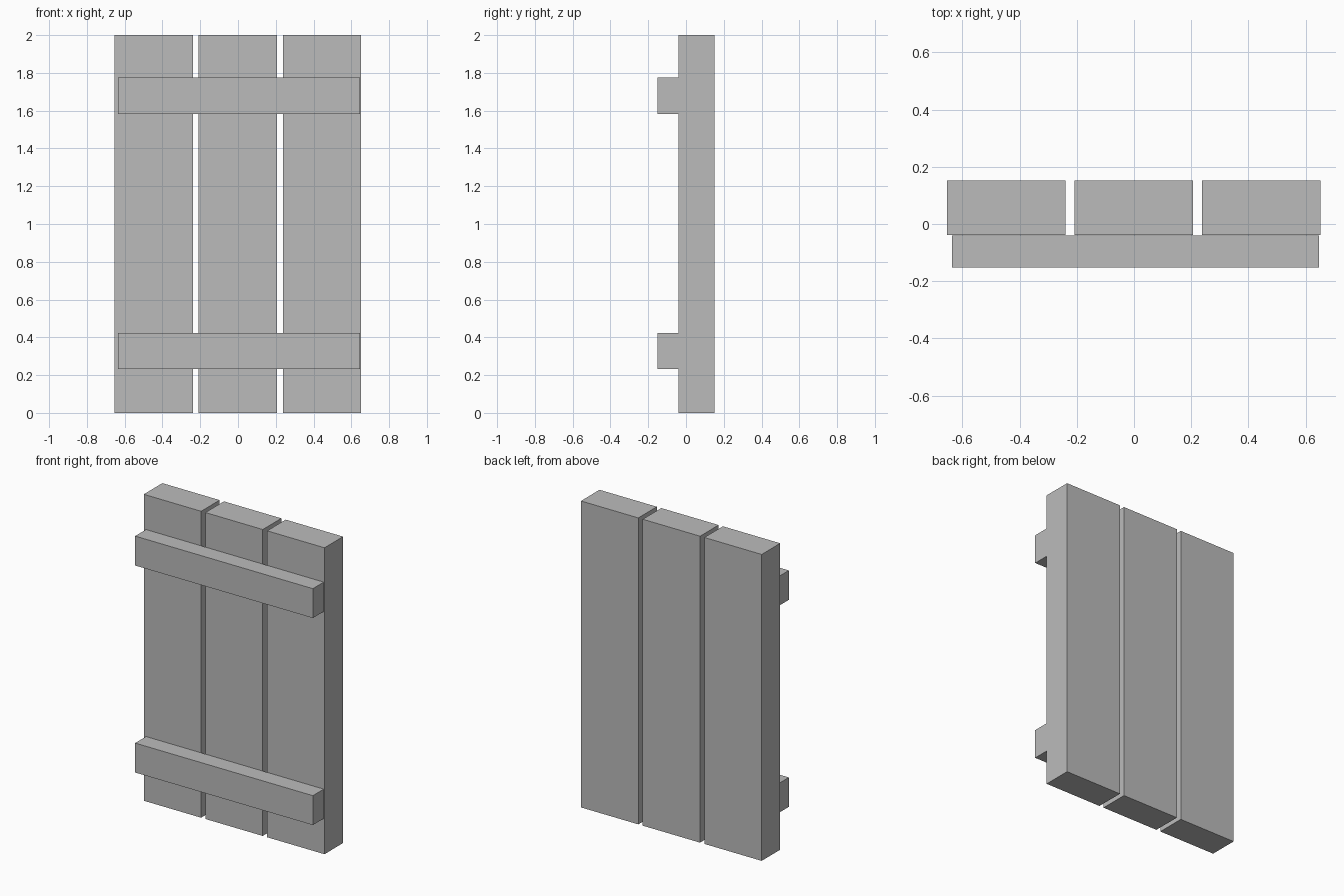
import bpy

if "Cube" in bpy.data.objects:
    bpy.data.objects.remove(bpy.data.objects["Cube"])

grey = bpy.data.materials.new("plain_grey")
grey.diffuse_color = (0.5, 0.5, 0.5, 1)
grey.use_nodes = True
grey.node_tree.nodes["Principled BSDF"].inputs["Base Color"].default_value = grey.diffuse_color


def box(name, x, y, z):
    """Box spanning the given (min, max) ranges."""
    spans = (x, y, z)
    bpy.ops.mesh.primitive_cube_add(size=1, location=[(a + b) / 2 for a, b in spans])
    ob = bpy.context.object
    ob.name = name
    ob.scale = [b - a for a, b in spans]
    bpy.ops.object.transform_apply(location=False, rotation=False, scale=True)
    ob.data.materials.append(grey)
    return ob


# Three upright planks with narrow gaps
for side, centre in (("left", -0.446), ("middle", -0.001), ("right", 0.445)):
    box(side + "_plank", (centre - 0.207, centre + 0.207), (-0.039, 0.152), (0, 2))

# Two cross battens on the front, slightly off-centre
for level, z in (("lower", 0.328), ("upper", 1.679)):
    box(level + "_batten", (-0.636, 0.647), (-0.152, -0.04), (z - 0.096, z + 0.096))
